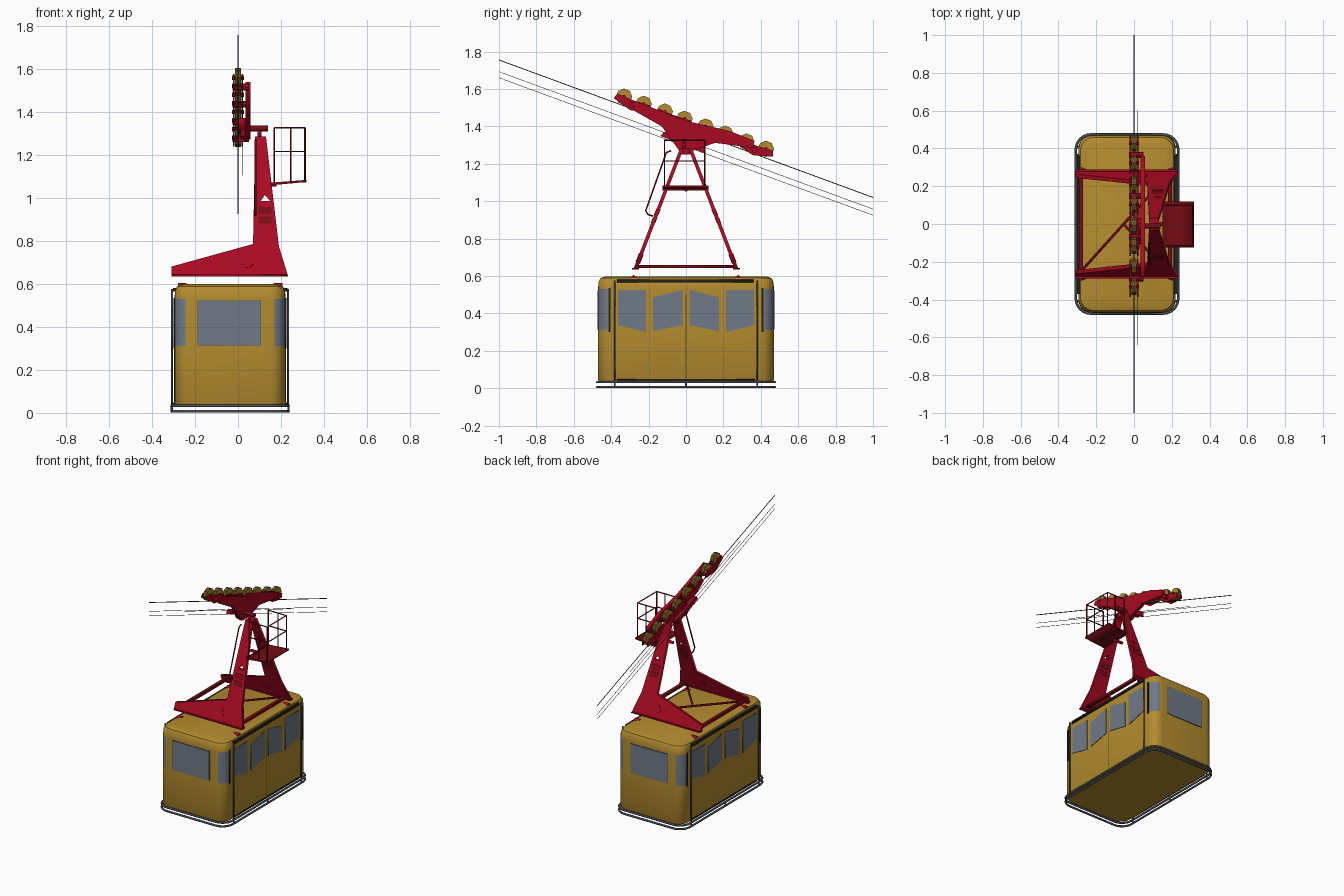
import bpy, bmesh, math
from mathutils import Matrix, Vector

if "Cube" in bpy.data.objects:
    bpy.data.objects.remove(bpy.data.objects["Cube"])


def material(name, r, g, b):
    m = bpy.data.materials.new(name)
    m.use_nodes = True
    m.diffuse_color = (r, g, b, 1)
    bsdf = next(n for n in m.node_tree.nodes if n.type == 'BSDF_PRINCIPLED')
    bsdf.inputs["Base Color"].default_value = (r, g, b, 1)
    return m


YELLOW = material("cabin yellow", .45, .263, .028)
RED = material("frame red", .4, .003, .016)
DARK_RED = material("platform dark red", .18, .004, .007)
GLASS = material("window grey blue", .16, .195, .245)
STEEL = material("rail steel", .075, .085, .105)
ROPE = material("rope dark", .015, .015, .012)
OLIVE = material("wheel tread olive", .11, .085, .015)


def add(name, mesh, mats):
    bm = bmesh.new()
    bm.from_mesh(mesh)
    bmesh.ops.remove_doubles(bm, verts=bm.verts, dist=1e-5)
    bmesh.ops.recalc_face_normals(bm, faces=bm.faces)
    bm.to_mesh(mesh)
    bm.free()
    for m in mats:
        mesh.materials.append(m)
    ob = bpy.data.objects.new(name, mesh)
    bpy.context.collection.objects.link(ob)
    return ob


def curve_mesh(curve, outlines, cyclic):
    for pts in outlines:
        sp = curve.splines.new('POLY')
        sp.points.add(len(pts) - 1)
        for p, co in zip(sp.points, pts):
            p.co = (*co, 0, 1) if len(co) == 2 else (*co, 1)
        sp.use_cyclic_u = cyclic
    tmp = bpy.data.objects.new("tmp", curve)
    bpy.context.collection.objects.link(tmp)
    mesh = bpy.data.meshes.new_from_object(
        tmp.evaluated_get(bpy.context.evaluated_depsgraph_get()))
    bpy.data.objects.remove(tmp)
    return mesh


def tube(name, pts, r, mat, cyclic=False):
    c = bpy.data.curves.new(name, 'CURVE')
    c.dimensions = '3D'
    c.bevel_depth, c.bevel_resolution, c.use_fill_caps = r, 1, True
    return add(name, curve_mesh(c, [pts], cyclic), [mat])


def plate(name, outlines, thick, mat, matrix):
    """Flat outline (first) with holes (rest), extruded both ways and placed."""
    c = bpy.data.curves.new(name, 'CURVE')
    c.dimensions, c.fill_mode, c.extrude = '2D', 'BOTH', thick / 2
    mesh = curve_mesh(c, outlines, True)
    mesh.transform(matrix)
    return add(name, mesh, [mat])


def plane(x_axis, y_axis, z_axis, origin):
    m = Matrix([x_axis, y_axis, z_axis]).transposed().to_4x4()
    m.translation = origin
    return m


def yz(x):
    return plane((0, 1, 0), (0, 0, 1), (1, 0, 0), (x, 0, 0))


def xz(y):
    return plane((1, 0, 0), (0, 0, 1), (0, -1, 0), (0, y, 0))


def rect(a, b, c, d):
    return [(a, b), (c, b), (c, d), (a, d)]


def box(name, lo, hi, mat):
    return plate(name, [rect(lo[0], lo[1], hi[0], hi[1])], hi[2] - lo[2], mat,
                 Matrix.Translation((0, 0, (lo[2] + hi[2]) / 2)))


def disc(name, center, axis, r, depth, n, mats):
    """Cylinder whose caps take the first material and rim the last."""
    bm = bmesh.new()
    bmesh.ops.create_cone(bm, cap_ends=True, segments=n, radius1=r, radius2=r, depth=depth)
    bm.normal_update()
    for f in bm.faces:
        f.material_index = 0 if abs(f.normal.z) > .5 else len(mats) - 1
    mesh = bpy.data.meshes.new(name)
    bm.to_mesh(mesh)
    bm.free()
    rot = Vector((0, 0, 1)).rotation_difference(Vector(axis)).to_matrix().to_4x4()
    mesh.transform(Matrix.Translation(center) @ rot)
    return add(name, mesh, mats)


CX, HX, HY = -.037, .258, .47


def rounded(hx, hy, r, z, n=6):
    pts = []
    for q, (sx, sy) in enumerate([(1, 1), (-1, 1), (-1, -1), (1, -1)]):
        for i in range(n + 1):
            a = (q + i / n) * math.pi / 2
            pts.append((CX + sx * (hx - r) + r * math.cos(a), sy * (hy - r) + r * math.sin(a), z))
    return pts


# Cabin shell with wrapped corner windows
bm = bmesh.new()
rings = []
for z, inset in [(.035, .004), (.045, 0), (.31, 0), (.53, 0), (.568, .002), (.588, .012), (.598, .04)]:
    rings.append([bm.verts.new(p) for p in rounded(HX - inset, HY - inset, .07, z)])
for lo, hi in zip(rings, rings[1:]):
    for i in range(len(lo)):
        j = (i + 1) % len(lo)
        f = bm.faces.new((lo[i], lo[j], hi[j], hi[i]))
        f.normal_update()
        corner = min(abs(f.normal.x), abs(f.normal.y)) > .2
        f.material_index = int(corner and .31 < f.calc_center_median().z < .53)
bm.faces.new(rings[0][::-1])
bm.faces.new(rings[-1])
mesh = bpy.data.meshes.new("cabin_body")
bm.to_mesh(mesh)
bm.free()
body = add("cabin_body", mesh, [YELLOW, GLASS])
bpy.context.view_layer.objects.active = body
body.select_set(True)
bpy.ops.object.shade_smooth_by_angle(angle=math.radians(35))
body.select_set(False)

# End windows with thin dark frames
for s, end in ((-1, "front"), (1, "back")):
    plate(end + "_window_frame", [rect(-.188, .313, .107, .523)], .004, STEEL, xz(s * HY))
    plate(end + "_window", [rect(-.185, .316, .104, .52)], .008, GLASS, xz(s * HY))

# Side windows, door seams, sills and guide rails
outer_pane = [(.214, .525), (.364, .525), (.364, .337), (.214, .30)]
inner_pane = [(.02, .525), (.176, .487), (.176, .305), (.02, .337)]
for s, side in ((-1, "right"), (1, "left")):
    x = CX + s * HX
    for k in (-1, 1):
        for label, pane in (("outer", outer_pane), ("inner", inner_pane)):
            plate(f"{side}_{label}_window", [[(k * y, z) for y, z in pane]], .008, GLASS, yz(x))
        tube(side + "_guide_post", [(x + s * .012, k * .38, .03), (x + s * .012, k * .38, .575)], .005, STEEL)
        plate(side + "_corner_window_bar", [rect(k * .404, .3, k * .414, .535)], .008, ROPE, yz(x))
        plate(side + "_roof_foot", [[(k * .25, .58), (k * .31, .58), (k * .283, .604), (k * .277, .604)]],
              .04, RED, yz(x - s * .035))
    plate(side + "_middle_seam", [rect(-.0015, .05, .0015, .5)], .003, OLIVE, yz(x))
    box(side + "_door_rail", (x - .008, -.37, .564), (x + .008, .36, .58), ROPE)
    box(side + "_door_sill", (x - .006, -.37, .04), (x + .006, .37, .048), ROPE)

# Bumper hoops around the floor
for z in (.007, .033):
    tube("bumper_hoop", rounded(.271, .474, .08, z), .007, STEEL, True)
for sx in (-1, 1):
    for y in (-.38, 0, .38):
        tube("bumper_strut", [(CX + sx * .271, y, .007), (CX + sx * .271, y, .04)], .005, STEEL)

# Hanger: two leaning L-shaped legs
leg = [(-.31, .635), (-.31, .68), (.07, .785), (.08, 1.285), (.13, 1.285), (.19, .775), (.233, .635)]
hole = [(.105, .985), (.15, .985), (.125, 1.013)]
LEAN = .385
for s, end in ((-1, "front"), (1, "back")):
    lean = plane((1, 0, 0), (0, -s * LEAN, 1), (0, 1, 0), (0, s * .516, 0))
    plate(end + "_hanger_leg", [leg, hole], .02, RED, lean)
    for z in (.88, .925):
        plate(end + "_leg_recess", [rect(.095, z, .155, z + .032)], .024, DARK_RED, lean)
    disc(end + "_leg_boss", (.045, s * .248, .695), (0, 1, LEAN * s), .026, .026, 12, [RED])
    box(end + "_leg_flange", (-.305, s * .27 - .018, .635), (.23, s * .27 + .018, .643), RED)

# Base beams and bracing
for x in (-.28, .19):
    box("base_beam", (x - .011, -.27, .642), (x + .011, .27, .66), DARK_RED)
tube("long_brace", [(-.28, -.25, .65), (.17, .25, .65)], .007, DARK_RED)
tube("short_brace", [(.17, -.25, .65), (-.055, 0, .65)], .007, DARK_RED)

# Pivot and hub
box("leg_head", (.082, -.028, 1.25), (.128, .028, 1.285), RED)
disc("pivot_shaft", (.085, -.01, 1.322), (1, 0, 0), .013, .11, 12, [DARK_RED])
tube("pivot_link", [(.1, -.01, 1.28), (.1, -.01, 1.32)], .009, RED)
disc("pivot_hub", (.035, -.01, 1.312), (1, 0, 0), .044, .045, 10, [RED])

# Ropes
SLOPE = -.3675
ALONG = Vector((0, 1, SLOPE)).normalized()
UP = Vector((0, -SLOPE, 1)).normalized()


def rope(name, x, z0, y0, y1, r):
    tube(name, [(x, y, z0 + SLOPE * y) for y in (y0, y1)], r, ROPE)


rope("track_rope", 0, 1.3875, -1, 1, .0025)
rope("upper_haul_rope", 0, 1.325, -1, 1, .0014)
rope("lower_haul_rope", 0, 1.2925, -1, 1, .0014)
rope("guide_rope", .02, 1.325, -.64, .6, .0014)

# Carriage: main beam, rockers and wheels
beam = [(-.28, 1.538), (-.166, 1.494), (.02, 1.425), (.235, 1.375), (.36, 1.325), (.36, 1.285),
        (.155, 1.312), (.04, 1.27), (-.04, 1.275), (-.13, 1.4), (-.28, 1.485)]
plate("carriage_beam", [beam], .024, RED, yz(.047))
rocker = [(-.105, .02), (-.095, .05), (0, .045), (.095, .05), (.105, .02), (0, -.01)]
for i in range(4):
    y = -.295 + .218 * i
    mid = Vector((0, y, 1.3875 + SLOPE * y))
    for x in (-.02, .02):
        plate("rocker_plate", [rocker], .006, RED, plane(ALONG, UP, (1, 0, 0), mid + Vector((x, 0, 0))))
    disc("rocker_pin", mid + UP * .02 + Vector((.012, 0, 0)), (1, 0, 0), .016, .076, 8, [RED])
    for k in (-1, 1):
        hub = mid + ALONG * (.056 * k) + UP * .046
        disc("wheel", hub, (1, 0, 0), .044, .026, 8, [YELLOW, OLIVE])
        disc("wheel_axle", hub, (1, 0, 0), .01, .054, 8, [RED])
clamp = [(-.13, -.012), (-.12, .016), (.11, .012), (.12, -.016)]
plate("rope_clamp", [clamp], .03, RED, plane(ALONG, UP, (1, 0, 0), (.015, -.01, 1.315)))

# Service platform with railing
plate("service_platform", [[(.15, 1.058), (.318, 1.073), (.318, 1.083), (.15, 1.07)]], .245, DARK_RED, xz(-.003))
tube("platform_bracket", [(.1, 0, 1.06), (.18, 0, 1.06)], .01, RED)
for y in (-.115, .1):
    for x in (.168, .245, .311):
        tube("railing_post", [(x, y, 1.07), (x, y, 1.325)], .004, DARK_RED)
for z in (1.215, 1.325):
    tube("railing_bar", [(.168, -.115, z), (.311, -.115, z), (.311, .1, z), (.168, .1, z)], .004, DARK_RED)

# Grab rail beside the front leg
grab = [(-.08, 1.27), (-.105, 1.26), (-.215, .95), (-.205, .93), (-.175, .92)]
tube("grab_rail", [(.082, y, z) for y, z in grab], .005, DARK_RED)
